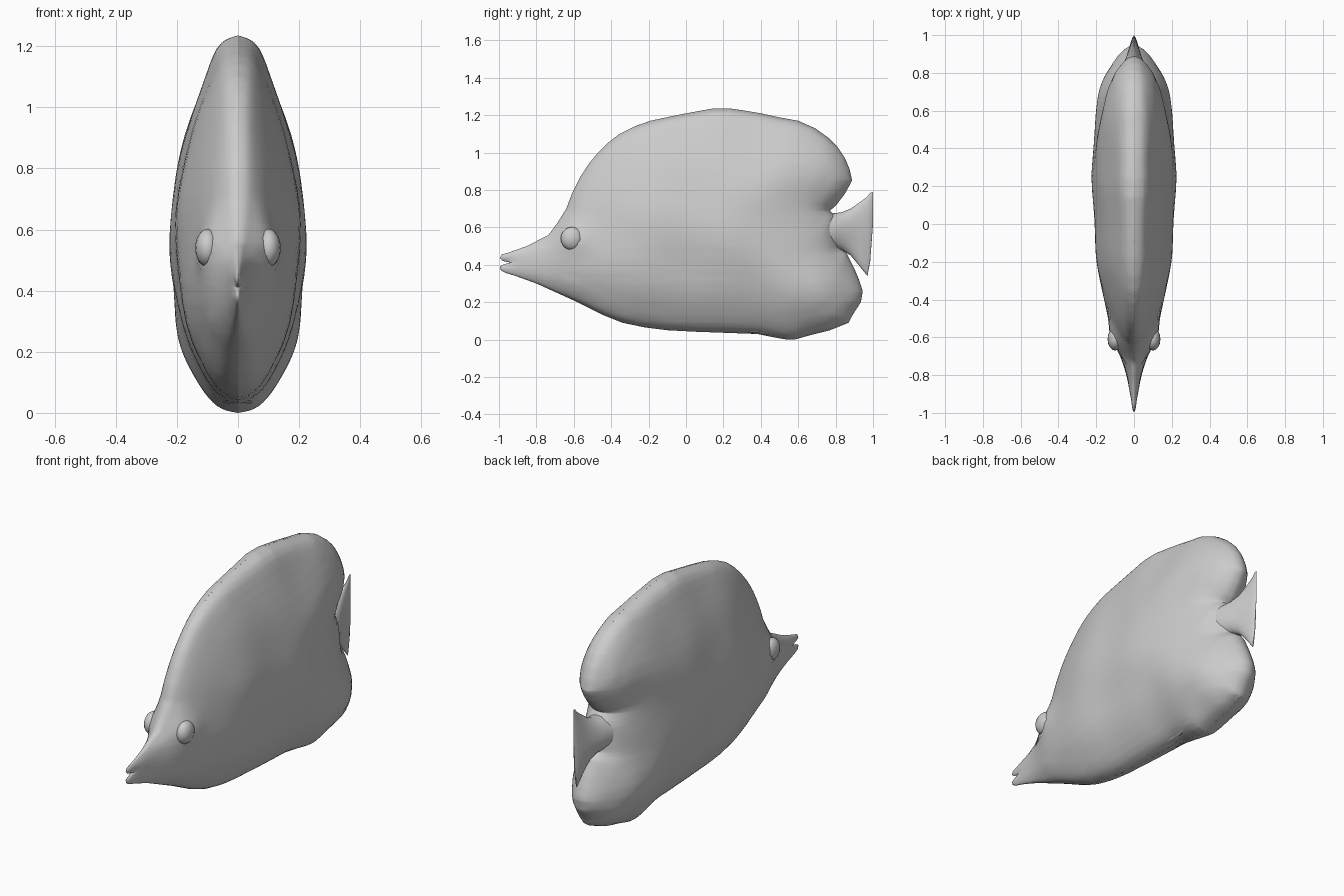
import bpy, bmesh, math

if "Cube" in bpy.data.objects:
    bpy.data.objects.remove(bpy.data.objects["Cube"])

grey = bpy.data.materials.new("plain grey")
grey.diffuse_color = (0.6, 0.6, 0.6, 1)
grey.use_nodes = True
grey.node_tree.nodes["Principled BSDF"].inputs["Base Color"].default_value = grey.diffuse_color


def lerp(table, v):
    """Piecewise linear lookup."""
    if v <= table[0][0]:
        return table[0][1]
    for (a, fa), (b, fb) in zip(table, table[1:]):
        if v <= b:
            return fa + (fb - fa) * (v - a) / (b - a)
    return table[-1][1]


def finish(name, bm):
    bmesh.ops.remove_doubles(bm, verts=bm.verts, dist=0.0004)
    bmesh.ops.dissolve_degenerate(bm, edges=bm.edges, dist=0.0001)
    bmesh.ops.recalc_face_normals(bm, faces=bm.faces)
    mesh = bpy.data.meshes.new(name)
    bm.to_mesh(mesh)
    bm.free()
    mesh.materials.append(grey)
    ob = bpy.data.objects.new(name, mesh)
    bpy.context.collection.objects.link(ob)
    bpy.ops.object.select_all(action='DESELECT')
    ob.select_set(True)
    bpy.context.view_layer.objects.active = ob
    bpy.ops.object.shade_smooth_by_angle(angle=math.radians(60))
    return ob


def sheet(bm, rows, side):
    """Grid of quads from rows of (x, y, z), on one side of the middle plane."""
    grid = [[bm.verts.new((side * x, y, z)) for x, y, z in r] for r in rows]
    for r, q in zip(grid, grid[1:]):
        for i in range(len(r) - 1):
            bm.faces.new((r[i], r[i + 1], q[i + 1], q[i]))


# Side outline: (height, y) for the leading and trailing edge
front = [(0, .54), (.012, .47), (.03, .38), (.042, .05), (.05, -.1), (.065, -.22), (.09, -.34),
         (.13, -.44), (.2, -.58), (.25, -.69), (.3, -.8), (.34, -.91), (.355, -.96),
         (.37, -.99), (.39, -.995), (.4, -.98), (.412, -.94), (.42, -.98), (.435, -.995),
         (.455, -.985), (.465, -.95), (.5, -.85), (.56, -.735), (.62, -.69), (.7, -.64),
         (.78, -.61), (.87, -.565), (.94, -.52), (1.0, -.47), (1.05, -.42), (1.1, -.355),
         (1.14, -.275), (1.17, -.19), (1.2, -.05), (1.215, .03), (1.235, .14)]
back = [(0, .58), (.025, .67), (.05, .77), (.09, .87), (.13, .89), (.2, .935), (.26, .945),
        (.32, .925), (.38, .9), (.46, .86), (.49, .82), (.66, .80), (.69, .77), (.715, .80),
        (.78, .85), (.85, .888), (.91, .875), (.97, .85), (1.03, .81), (1.08, .76),
        (1.13, .69), (1.17, .6), (1.19, .49), (1.21, .4), (1.225, .31), (1.235, .24)]

# Half width along the length, its change with height, depth and curve of the rounding
half_width = [(-1, .012), (-.9, .022), (-.8, .038), (-.7, .07), (-.6, .11), (-.4, .16),
              (-.2, .198), (0, .208), (.25, .225), (.5, .21), (.75, .168), (.85, .115), (.95, .06)]
flank = [(0, 1.1), (.2, 1.1), (.4, 1.02), (.65, 1), (.8, .94), (1, .87), (1.1, .87), (1.235, 1)]
depth = [(-1, .035), (-.8, .075), (-.6, .16), (-.4, .33), (0, .55), (.3, .55), (.6, .3),
         (.8, .15), (.95, .04)]
rounding = [(0, 0), (.015, .13), (.04, .25), (.08, .34), (.15, .45), (.25, .57), (.35, .68),
            (.5, .81), (.7, .92), (.85, .98), (1, 1)]

edge = [(y, z) for z, y in front] + [(y, z) for z, y in reversed(back)]
edge.append(edge[0])


def edge_distance(y, z):
    best = 9
    for (ay, az), (by, bz) in zip(edge, edge[1:]):
        ey, ez = by - ay, bz - az
        t = ((y - ay) * ey + (z - az) * ez) / (ey * ey + ez * ez)
        t = min(1, max(0, t))
        best = min(best, (y - ay - t * ey) ** 2 + (z - az - t * ez) ** 2)
    return math.sqrt(best)


def thickness(y, z, d):
    return lerp(half_width, y) * lerp(flank, z) * lerp(rounding, d / lerp(depth, y))


# Body with dorsal and anal fins in one rounded shell
heights = {round(.6175 * (1 - math.cos(math.pi * i / 56)), 4) for i in range(57)}
heights |= {z for z, y in front + back}
rows = []
for z in sorted(heights):
    a, b = lerp(front, z), lerp(back, z)
    row = []
    for i in range(49):
        y = a + (b - a) * (.5 - .5 * math.cos(math.pi * i / 48))
        d = edge_distance(y, z)
        if d < .0005:
            row.append((0, y, z))
            continue
        # Average over a small ring to soften the creases
        r = min(.07, .6 * d)
        x = thickness(y, z, d)
        for k in range(6):
            py, pz = y + r * math.cos(k * math.pi / 3), z + r * math.sin(k * math.pi / 3)
            x += thickness(py, pz, edge_distance(py, pz))
        ripple = 1 + .02 * math.sin(9 * y + 5 * z) * math.sin(11 * z - 3 * y)
        # Swelling of the head around the eye
        brow = .026 * math.exp(-((y + .61) ** 2 + (z - .54) ** 2) / .0075) * min(1, d / .05)
        row.append((x / 7 * ripple + brow, y, z))
    rows.append(row)
bm = bmesh.new()
for side in (1, -1):
    sheet(bm, rows, side)
finish("body", bm)

# Tail fin with its thick root: lens-shaped fan, (y, bottom, top, half width)
fan = [(.60, .47, .69, .12), (.70, .48, .68, .105), (.78, .48, .675, .085), (.83, .48, .68, .065),
       (.88, .45, .70, .042), (.93, .39, .735, .027), (.97, .34, .765, .015),
       (.985, .42, .785, .009), (1.0, .62, .79, 0)]
rows = []
for y, lo, hi, w in fan:
    rows.append([(w * math.sin(math.pi * i / 12), y, lo + (hi - lo) * (.5 - .5 * math.cos(math.pi * i / 12)))
                 for i in range(13)])
bm = bmesh.new()
for side in (1, -1):
    sheet(bm, rows, side)
finish("tail_fin", bm)

# Bulging eyes
for side, name in ((1, "eye_right"), (-1, "eye_left")):
    bm = bmesh.new()
    bmesh.ops.create_uvsphere(bm, u_segments=16, v_segments=10, radius=1)
    for v in bm.verts:
        v.co = (side * (.1 + v.co.x * .04), -.61 + v.co.y * .06, .54 + v.co.z * .062)
    finish(name, bm)
